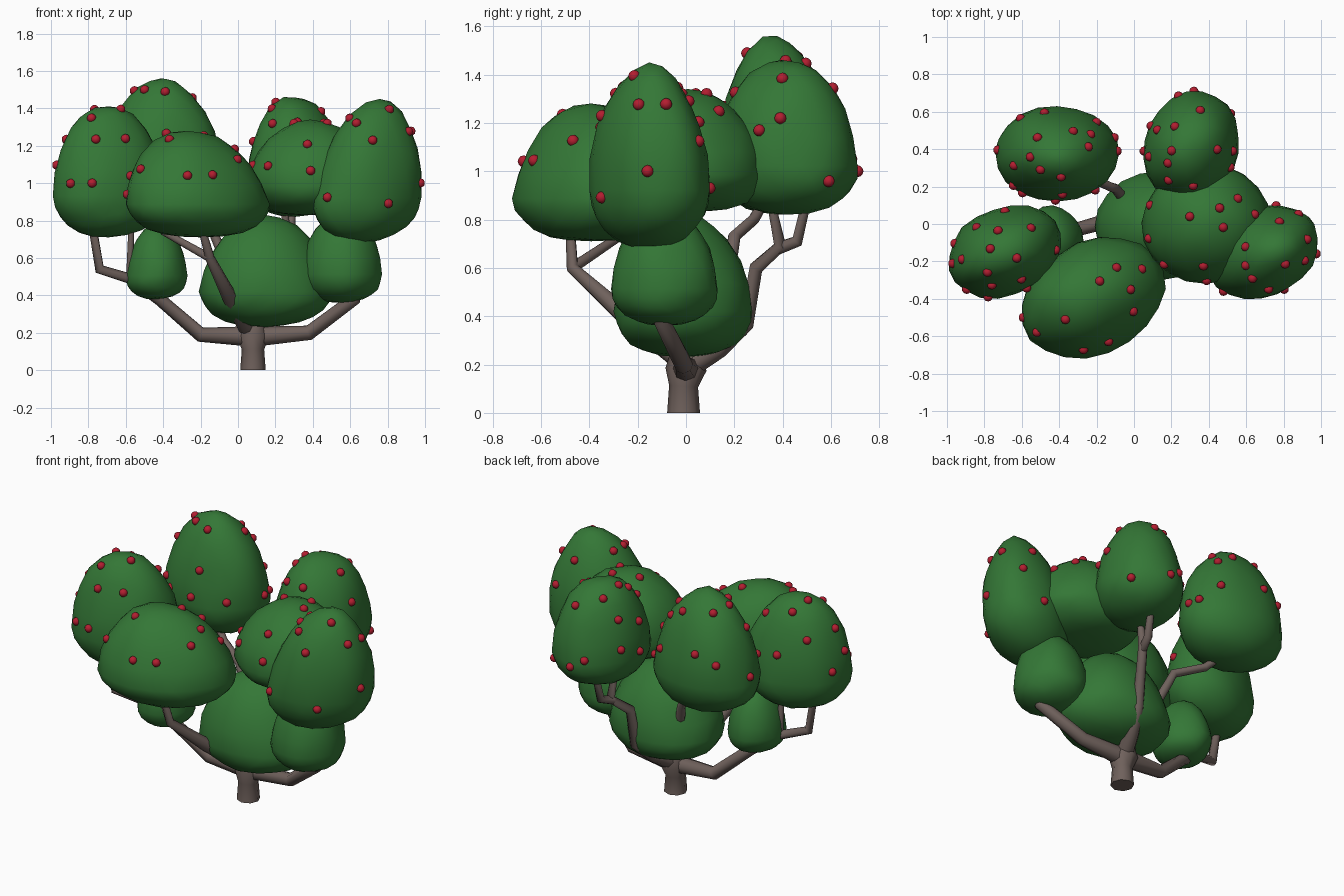
import bpy
import bmesh
import math
from mathutils import Vector, Matrix, noise
from mathutils.bvhtree import BVHTree

cube = bpy.data.objects.get("Cube")
if cube:
    bpy.data.objects.remove(cube, do_unlink=True)


def material(name, colour):
    mat = bpy.data.materials.new(name)
    mat.use_nodes = True
    mat.diffuse_color = (*colour, 1)
    bsdf = next(n for n in mat.node_tree.nodes if n.type == 'BSDF_PRINCIPLED')
    bsdf.inputs["Base Color"].default_value = (*colour, 1)
    bsdf.inputs["Roughness"].default_value = 0.8
    return mat


LEAF = material("leaf green", (0.034, 0.185, 0.037))
BERRY = material("berry red", (0.45, 0.013, 0.03))
BARK = material("bark brown", (0.16, 0.12, 0.107))


def add_object(name, bm, mat):
    mesh = bpy.data.meshes.new(name)
    bm.to_mesh(mesh)
    bm.free()
    mesh.materials.append(mat)
    mesh.shade_smooth()
    obj = bpy.data.objects.new(name, mesh)
    bpy.context.collection.objects.link(obj)


def foliage(name, low, high, lean=0, stretch=1, turn=0, taper=0.04):
    """Egg-shaped clump, broad near its base, fitted to the box low..high.
    Returns a search tree of its surface."""
    bm = bmesh.new()
    bmesh.ops.create_icosphere(bm, subdivisions=3, radius=1)
    spin = Matrix.Rotation(math.radians(turn), 3, 'Z')
    for v in bm.verts:
        u = v.co.normalized()
        wide, rise = 1 - taper * u.z, 1.38
        if u.z < 0:
            # Fuller, shallower underside
            wide, rise = max(math.hypot(u.x, u.y), 1e-4) ** -0.2, 0.62
        p = spin @ Vector((u.x * wide * stretch, u.y * wide, u.z * rise))
        p.x += lean * p.z
        v.co = p * (1 + 0.05 * noise.noise(u * 1.6 + Vector(low) * 9))
    # Fit to the box
    for axis in range(3):
        a = min(v.co[axis] for v in bm.verts)
        b = max(v.co[axis] for v in bm.verts)
        for v in bm.verts:
            t = (v.co[axis] - a) / (b - a)
            v.co[axis] = low[axis] + t * (high[axis] - low[axis])
    tree = BVHTree.FromBMesh(bm)
    add_object(name, bm, LEAF)
    return tree


def berries(name, tree, spots):
    """Berries on the clump surface, each nearest to its given spot."""
    bm = bmesh.new()
    for spot in spots:
        at = tree.find_nearest(Vector(spot))[0]
        bmesh.ops.create_icosphere(bm, subdivisions=2, radius=0.025,
                                   matrix=Matrix.Translation(at))
    add_object(name, bm, BERRY)


# Upper clumps, which carry berries
clump = foliage("back_right_foliage", (-.74, .12, .82), (-.08, .63, 1.56),
                taper=.1)
berries("back_right_berries", clump, [
    (-.55, .36, 1.49), (-.52, .47, 1.48), (-.5, .29, 1.5), (-.39, .25, 1.49),
    (-.32, .52, 1.46), (-.25, .41, 1.45), (-.22, .49, 1.4), (-.19, .56, 1.2),
    (-.48, .6, 1.25), (-.66, .3, 1.37), (-.61, .57, 1.2), (-.75, .4, 1.1),
    (-.65, .2, 1.15), (-.6, .16, 1.1), (-.42, .12, 1.1), (-.38, .14, 1.27),
    (-.2, .17, 1.1), (-.11, .46, 1.1), (-.09, .39, 1.1)])

clump = foliage("right_foliage", (-.99, -.4, .71), (-.39, .1, 1.41),
                stretch=1.25, turn=35)
berries("right_berries", clump, [
    (-.69, .07, 1.1), (-.73, -.03, 1.35), (-.55, -.02, 1.3), (-.77, -.13, 1.4),
    (-.63, -.18, 1.39), (-.91, -.19, 1.23), (-.98, -.21, 1.1),
    (-.78, -.25, 1.34), (-.76, -.34, 1.24), (-.6, -.3, 1.24), (-.9, -.36, 1),
    (-.78, -.39, 1), (-.57, -.35, 1.04), (-.84, -.02, 1.2), (-.97, -.1, 1),
    (-.41, -.14, 1.1)])

clump = foliage("front_foliage", (-.6, -.72, .71), (.17, -.07, 1.28),
                lean=-.12, stretch=1.28, turn=37, taper=.1)
berries("front_berries", clump, [
    (-.36, -.5, 1.21), (-.27, -.67, 1.04), (-.13, -.64, 1.05),
    (-.51, -.57, 1.07), (-.02, -.35, 1.18), (0, -.47, 1.13), (-.59, -.5, .94),
    (-.18, -.3, 1.27), (-.06, -.19, 1.25), (.06, -.23, 1.1)])

clump = foliage("left_foliage", (.4, -.4, .68), (.98, .1, 1.45),
                lean=.2, stretch=1.25, turn=40)
berries("left_berries", clump, [
    (.82, -.23, 1.41), (.92, -.2, 1.28), (.93, -.08, 1.28), (.98, -.16, 1),
    (.81, -.36, .89), (.72, -.35, 1.23), (.63, -.3, 1.33), (.49, -.34, .92),
    (.87, .03, 1.12), (.78, .03, 1.3), (.76, .1, .93), (.64, -.2, 1.3),
    (.65, -.14, 1.3)])

clump = foliage("back_left_foliage", (.05, .12, .82), (.56, .71, 1.46),
                stretch=1.12, turn=45)
berries("back_left_berries", clump, [
    (.32, .71, 1), (.24, .68, 1.05), (.13, .5, 1.27), (.21, .53, 1.4),
    (.35, .57, 1.32), (.5, .58, .97), (.44, .4, 1.38), (.53, .39, 1.22),
    (.21, .39, 1.42), (.17, .32, 1.41), (.09, .36, 1.22), (.05, .39, 1.05),
    (.17, .22, 1.33), (.32, .18, 1.34), (.52, .3, 1.17), (.08, .53, 1.1)])

clump = foliage("centre_foliage", (.04, -.32, .83), (.73, .32, 1.34))
berries("centre_berries", clump, [
    (.29, .04, 1.34), (.46, .09, 1.33), (.57, .15, 1.27), (.48, -.02, 1.33),
    (.37, -.24, 1.22), (.07, -.08, 1.1), (.15, -.23, 1.1), (.39, -.32, 1.07),
    (.06, .11, 1.1), (.64, .05, 1.2)])

# Lower bare clumps
foliage("lower_centre_foliage", (-.21, -.3, .23), (.5, .28, .83), taper=.12)
foliage("lower_left_foliage", (.34, -.31, .36), (.77, .13, .85))
foliage("lower_right_foliage", (-.6, -.28, .38), (-.27, .1, .78), taper=.1)


def limb(name, points):
    """Tapered round limb through (x, y, z, radius) points."""
    curve = bpy.data.curves.new(name, 'CURVE')
    curve.dimensions = '3D'
    curve.bevel_depth = 1
    curve.bevel_resolution = 2
    curve.use_fill_caps = True
    spline = curve.splines.new('POLY')
    spline.points.add(len(points) - 1)
    for p, (x, y, z, r) in zip(spline.points, points):
        p.co = (x, y, z, 1)
        p.radius = r
    curve.materials.append(BARK)
    obj = bpy.data.objects.new(name, curve)
    bpy.context.collection.objects.link(obj)
    bpy.ops.object.select_all(action='DESELECT')
    obj.select_set(True)
    bpy.context.view_layer.objects.active = obj
    bpy.ops.object.convert(target='MESH')
    bpy.ops.object.shade_smooth_by_angle(angle=math.radians(65))


# Trunk and main limbs
limb("trunk", [(.08, -.01, 0, .068), (.08, -.01, .11, .06),
               (.08, 0, .18, .085), (.08, 0, .26, .06)])
limb("right_limb", [(.08, 0, .18, .055), (-.2, 0, .19, .04),
                    (-.42, -.06, .38, .034), (-.58, -.12, .49, .028),
                    (-.74, -.18, .54, .028), (-.78, -.18, .78, .022)])
limb("left_limb", [(.08, 0, .18, .055), (.38, -.01, .2, .04),
                   (.62, -.1, .38, .037), (.7, -.13, .85, .025)])
limb("front_limb", [(.06, 0, .2, .045), (-.05, -.25, .4, .04),
                    (-.15, -.47, .6, .026), (-.2, -.48, .78, .02)])
limb("back_left_limb", [(.08, 0, .19, .055), (.13, .14, .27, .042),
                        (.18, .25, .37, .034), (.19, .29, .6, .03),
                        (.26, .39, .69, .028), (.25, .35, .88, .018)])
limb("back_right_limb", [(.06, 0, .22, .04), (-.1, .19, .66, .026),
                         (-.13, .2, .73, .026), (-.3, .28, .8, .024),
                         (-.42, .35, .92, .02)])

# Side twigs
limb("front_twig", [(-.15, -.47, .6, .024), (-.4, -.26, .74, .019)])
limb("back_left_twig", [(.25, .38, .68, .026), (.28, .46, .71, .026),
                        (.29, .5, .88, .02)])
limb("right_twig", [(-.58, -.12, .48, .02), (-.57, -.15, .78, .016)])
